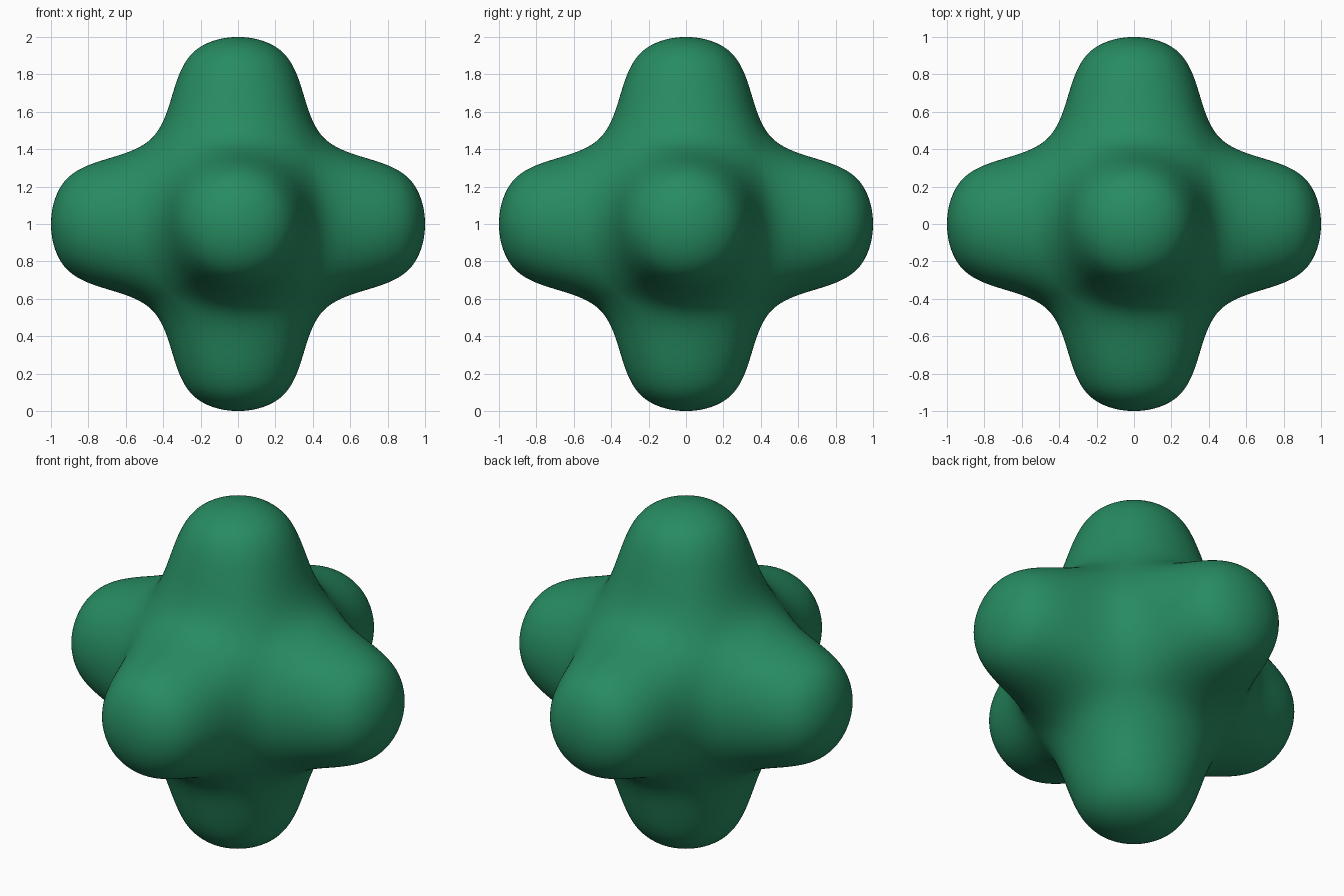
import bpy, bmesh
from mathutils import Vector

if "Cube" in bpy.data.objects:
    bpy.data.objects.remove(bpy.data.objects["Cube"])

CORE = 0.365    # half width of the central cage cube
TIP = 0.395     # half width of each arm's end cage
REACH = (1 - 0.0802 * CORE) / 0.9198   # cage length so the smooth tip lands at 1

# Six-armed cage: a cube with every face pulled outward
bm = bmesh.new()
bmesh.ops.create_cube(bm, size=2 * CORE)
tips = bmesh.ops.extrude_discrete_faces(bm, faces=bm.faces[:])["faces"]
for f in tips:
    axis = f.calc_center_median().normalized()
    for v in f.verts:
        side = v.co - axis * v.co.dot(axis)
        v.co = axis * REACH + side * (TIP / CORE)
bmesh.ops.recalc_face_normals(bm, faces=bm.faces[:])
bmesh.ops.translate(bm, verts=bm.verts[:], vec=Vector((0, 0, 1)))
for f in bm.faces:
    f.smooth = True

mesh = bpy.data.meshes.new("six_armed_body")
bm.to_mesh(mesh)
bm.free()
body = bpy.data.objects.new("six_armed_body", mesh)
bpy.context.collection.objects.link(body)

# Rounded surface
sub = body.modifiers.new("rounding", "SUBSURF")
sub.levels = sub.render_levels = 5

# Colour
green = bpy.data.materials.new("green")
green.diffuse_color = (0.02, 0.26, 0.12, 1)
green.use_nodes = True
green.node_tree.nodes["Principled BSDF"].inputs["Base Color"].default_value = green.diffuse_color
mesh.materials.append(green)
